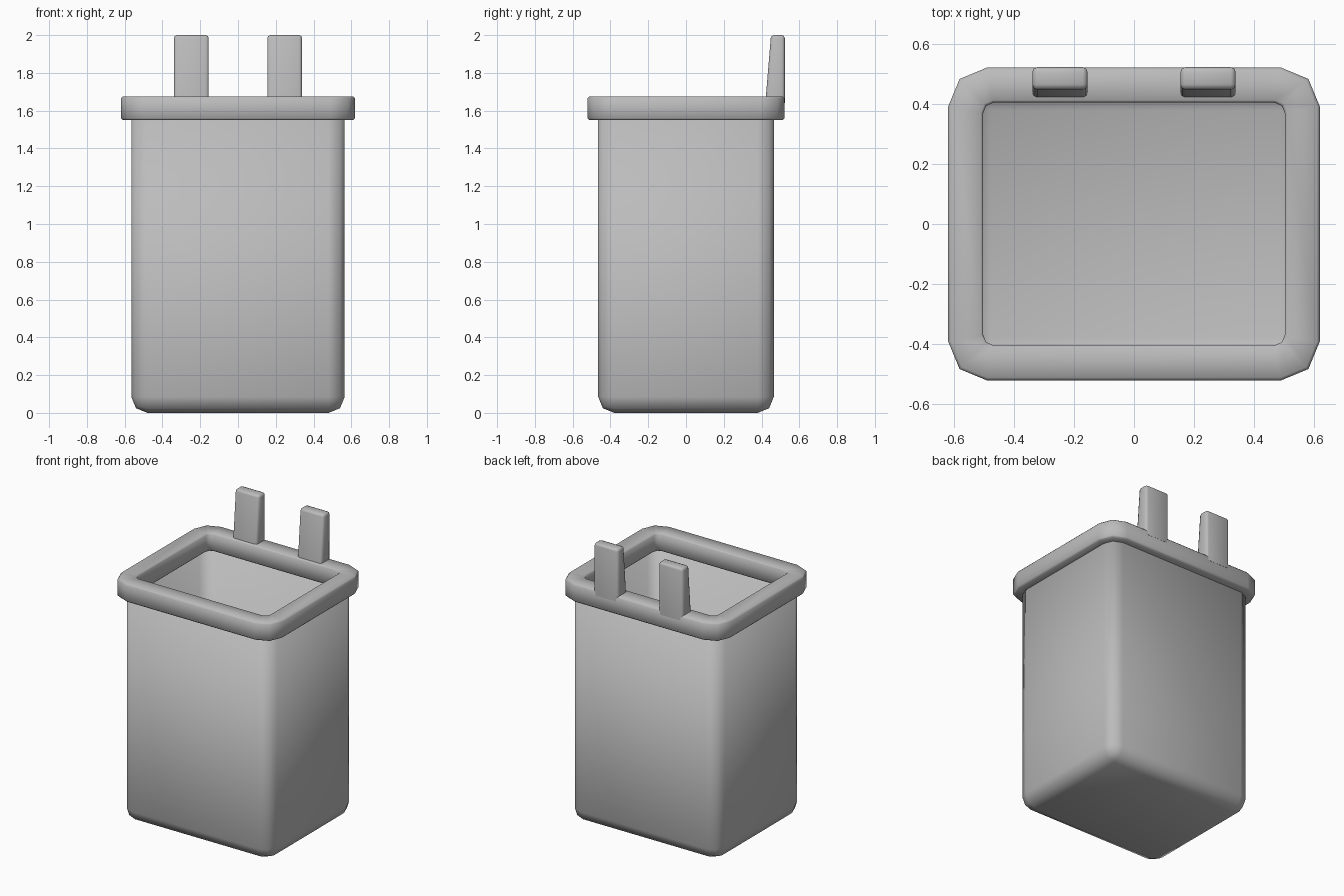
import bpy, bmesh
from math import sin, cos, pi

old = bpy.data.objects.get("Cube")
if old:
    bpy.data.objects.remove(old, do_unlink=True)

grey = bpy.data.materials.new("plain grey")
grey.use_nodes = True
colour = (0.5, 0.5, 0.5, 1)
grey.diffuse_color = colour
grey.node_tree.nodes["Principled BSDF"].inputs["Base Color"].default_value = colour


def finish(name, bm, angle):
    bmesh.ops.recalc_face_normals(bm, faces=bm.faces)
    mesh = bpy.data.meshes.new(name)
    bm.to_mesh(mesh)
    bm.free()
    obj = bpy.data.objects.new(name, mesh)
    obj.data.materials.append(grey)
    bpy.context.collection.objects.link(obj)
    bpy.ops.object.select_all(action='DESELECT')
    obj.select_set(True)
    bpy.context.view_layer.objects.active = obj
    bpy.ops.object.shade_smooth_by_angle(angle=angle)
    return obj


def box(x, y, z):
    """Box from three (low, high) ranges."""
    bm = bmesh.new()
    bmesh.ops.create_cube(bm, size=1)
    for v in bm.verts:
        v.co = [r[0] if c < 0 else r[1] for c, r in zip(v.co, (x, y, z))]
    return bm


def rounded_loop(bm, hx, hy, radius, z):
    """Rectangle with two-segment rounded corners."""
    loop = []
    for i, (sx, sy) in enumerate(((1, 1), (-1, 1), (-1, -1), (1, -1))):
        for step in range(3):
            a = (i + step / 2) * pi / 2
            loop.append(bm.verts.new((sx * (hx - radius) + radius * cos(a),
                                      sy * (hy - radius) + radius * sin(a), z)))
    return loop


# Open bin body with rounded corners and floor edges
bm = box((-0.565, 0.565), (-0.465, 0.465), (0, 1.6))
top = [f for f in bm.faces if f.calc_center_median().z > 1.5]
bmesh.ops.delete(bm, geom=top, context='FACES_ONLY')
edges = [e for e in bm.edges if not e.is_boundary]
bmesh.ops.bevel(bm, geom=edges, offset=0.085, segments=2, profile=0.5, affect='EDGES')
body = finish("bin_body", bm, pi / 3)
shell = body.modifiers.new("thin wall", 'SOLIDIFY')
shell.thickness = 0.006

# Rim: closed ring section as (half x, half y, corner radius, height)
bm = bmesh.new()
section = [(0.61, 0.512, 0.12, 1.55), (0.62, 0.522, 0.13, 1.56),
           (0.62, 0.522, 0.13, 1.665), (0.61, 0.512, 0.12, 1.675),
           (0.511, 0.413, 0.04, 1.675), (0.503, 0.405, 0.035, 1.667),
           (0.503, 0.405, 0.035, 1.558), (0.511, 0.413, 0.04, 1.55)]
loops = [rounded_loop(bm, *s) for s in section]
for a, b in zip(loops, loops[1:] + loops[:1]):
    for i in range(len(a)):
        j = (i + 1) % len(a)
        bm.faces.new((a[i], a[j], b[j], b[i]))
finish("rim", bm, pi / 3)

# Two upright hinge tabs with sloping fronts
for side, x in (("left", 0.247), ("right", -0.247)):
    bm = box((x - 0.092, x + 0.092), (0.42, 0.523), (1.64, 2.0))
    for v in bm.verts:
        if v.co.z > 1.9 and v.co.y < 0.5:
            v.co.y = 0.45
    edges = [e for e in bm.edges if max(v.co.z for v in e.verts) > 1.9]
    bmesh.ops.bevel(bm, geom=edges, offset=0.016, segments=2, profile=0.5, affect='EDGES')
    finish(side + "_hinge_tab", bm, pi / 3)
